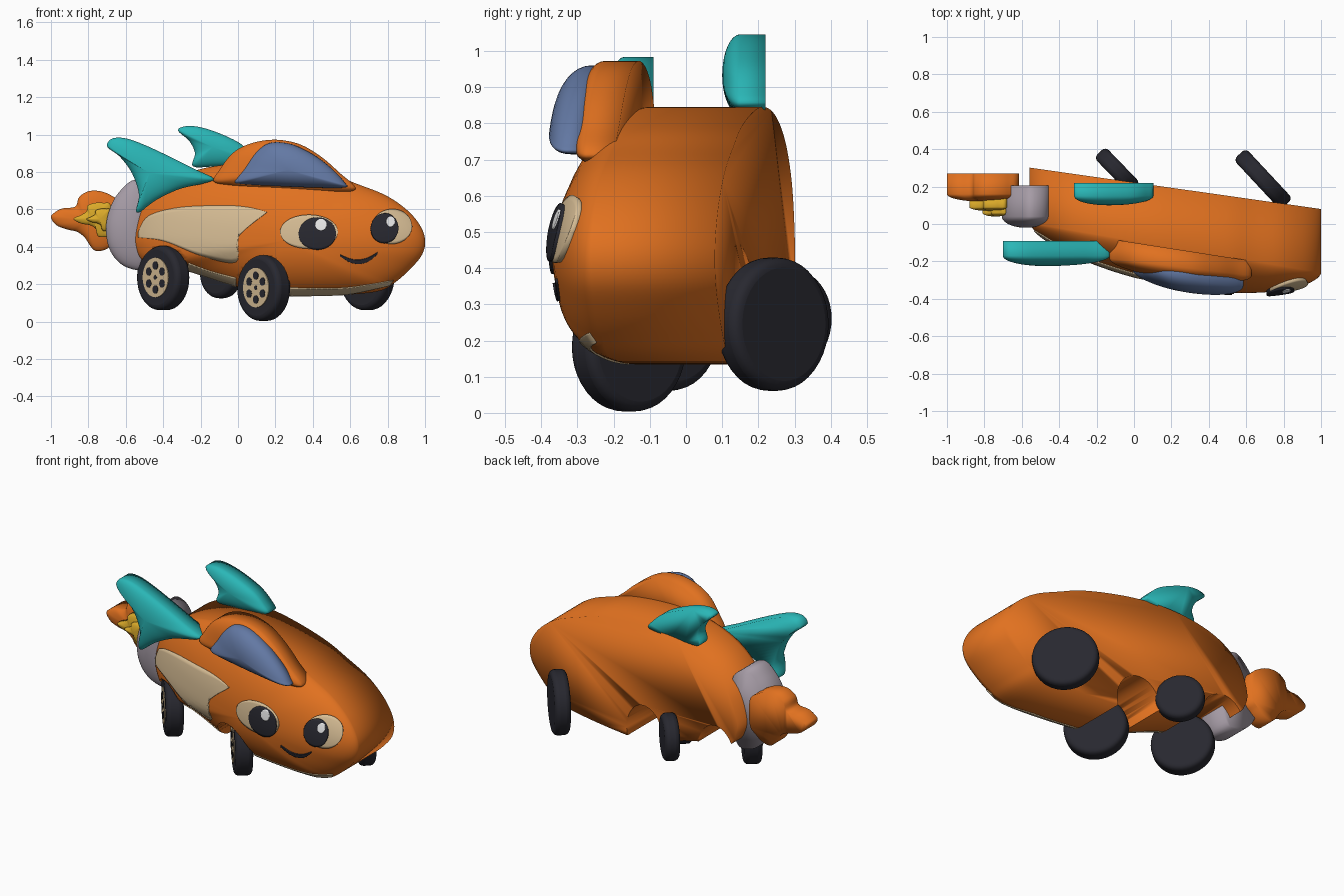
import bpy, bmesh
from math import sin, cos, pi, radians
from mathutils import Vector, Matrix
from mathutils.bvhtree import BVHTree

cube = bpy.data.objects.get("Cube")
if cube:
    bpy.data.objects.remove(cube)


def material(name, rgb):
    m = bpy.data.materials.new(name)
    m.use_nodes = True
    m.diffuse_color = (*rgb, 1)
    m.node_tree.nodes["Principled BSDF"].inputs["Base Color"].default_value = (*rgb, 1)
    return m


ORANGE = material("orange paint", (.75, .165, .014))
TEAL = material("teal fin", (.023, .47, .47))
GRAY = material("lilac gray", (.38, .33, .38))
BLUE = material("blue glass", (.125, .19, .37))
BEIGE = material("beige", (.68, .51, .3))
DARK = material("dark rubber", (.021, .021, .029))
YELLOW = material("yellow flame", (.7, .4, .022))
WHITE = material("white", (.85, .85, .85))
SOFT, CRISP = 1.75, .7


def smooth(ob, angle):
    bpy.ops.object.select_all(action='DESELECT')
    bpy.context.view_layer.objects.active = ob
    ob.select_set(True)
    bpy.ops.object.shade_smooth_by_angle(angle=angle)


def finish(name, bm, mat, angle):
    bmesh.ops.recalc_face_normals(bm, faces=bm.faces)
    mesh = bpy.data.meshes.new(name)
    bm.to_mesh(mesh)
    mesh.materials.append(mat)
    ob = bpy.data.objects.new(name, mesh)
    bpy.context.collection.objects.link(ob)
    smooth(ob, angle)
    return ob


def spline(points, steps, closed):
    """Smooth curve through the points."""
    p = [Vector(q) for q in points]
    n = len(p)
    at = (lambda i: p[i % n]) if closed else (lambda i: p[max(0, min(n - 1, i))])
    out = []
    for i in range(n if closed else n - 1):
        a, b, c, d = (at(i + k) for k in (-1, 0, 1, 2))
        for s in range(steps):
            t = s / steps
            out.append(b + (c - a) * t / 2 + (a * 2 - b * 5 + c * 4 - d) * t * t / 2
                       + (b * 3 - a - c * 3 + d) * t ** 3 / 2)
    return out if closed else out + [p[-1]]


def inflate(name, outline, mat, back, rim, bulge, centre=None, steps=5, rings=10, power=1):
    """Outline with a flat back, straight wall and domed front.
    back and rim are (offset, slope along x)."""
    pts = spline(outline, steps, True)
    c = Vector(centre) if centre else sum(pts, Vector((0, 0))) / len(pts)
    depth = lambda line, x: line[0] + line[1] * x
    bm = bmesh.new()
    loops = [[bm.verts.new((p.x, depth(back, p.x), p.y)) for p in pts]]
    for k in range(rings):
        a = k / rings * pi / 2
        loop = []
        for p in pts:
            q = c + (p - c) * cos(a)
            loop.append(bm.verts.new((q.x, depth(rim, q.x) - bulge * sin(a) ** power, q.y)))
        loops.append(loop)
    tip = bm.verts.new((c.x, depth(rim, c.x) - bulge, c.y))
    n = len(pts)
    bm.faces.new(loops[0])
    for lo, hi in zip(loops, loops[1:]):
        for i in range(n):
            j = (i + 1) % n
            bm.faces.new((lo[i], lo[j], hi[j], hi[i]))
    for i in range(n):
        bm.faces.new((loops[-1][i], loops[-1][(i + 1) % n], tip))
    return finish(name, bm, mat, SOFT)


# Body shell
RIM = (-.09, -.17)
body = inflate("body", [
    (.1, .845), (.3, .825), (.5, .785), (.64, .735), (.79, .675), (.9, .6), (.97, .52),
    (1, .44), (.985, .36), (.92, .28), (.84, .21), (.76, .165), (.6, .145), (.35, .135),
    (.15, .14), (0, .185), (-.25, .265), (-.48, .31), (-.55, .4), (-.55, .5), (-.5, .63),
    (-.4, .73), (-.27, .795), (-.1, .835)], ORANGE, (.222, -.142), RIM, .205,
    (.26, .435), 6, 20, 1.25)
shell = bmesh.new()
shell.from_mesh(body.data)
tree = BVHTree.FromBMesh(shell)

# Wheel arches, cut right through the body
for x, z in ((.137, .185), (-.4, .235)):
    bm = bmesh.new()
    bmesh.ops.create_cone(bm, cap_ends=True, segments=40, radius1=1, radius2=1, depth=2,
                          matrix=Matrix.Translation((x, 0, z)) @ Matrix.Diagonal((.136, 1, .17, 1))
                          @ Matrix.Rotation(pi / 2, 4, 'X'))
    cutter = finish("arch_cutter", bm, ORANGE, CRISP)
    cut = body.modifiers.new("arch", 'BOOLEAN')
    cut.operation, cut.solver, cut.object = 'DIFFERENCE', 'EXACT', cutter
    bpy.context.view_layer.objects.active = body
    bpy.ops.object.modifier_apply(modifier=cut.name)
    bpy.data.objects.remove(cutter)
smooth(body, SOFT)

# Cabin and glass
inflate("cabin", [
    (-.13, .75), (-.1, .81), (-.03, .9), (.06, .95), (.17, .972), (.27, .965), (.36, .935),
    (.46, .87), (.55, .79), (.62, .73), (.615, .7), (.5, .69), (.3, .695), (.1, .71),
    (-.05, .73)], ORANGE, (-.1, -.155), (-.2, -.12), .07)
inflate("side_window", [
    (-.02, .75), (.03, .82), (.09, .9), (.17, .955), (.28, .95), (.4, .895), (.5, .82),
    (.57, .745), (.57, .717), (.4, .717), (.2, .725), (.03, .735)],
    BLUE, (-.19, -.17), (-.23, -.17), .088)

# Fins
inflate("front_fin", [
    (-.7, .95), (-.67, .98), (-.6, .98), (-.5, .945), (-.36, .88), (-.23, .815), (-.13, .765),
    (-.18, .74), (-.31, .71), (-.42, .66), (-.48, .62), (-.525, .585), (-.545, .595),
    (-.53, .68), (-.565, .79), (-.63, .88), (-.69, .925)], TEAL, (-.09, 0), (-.17, 0), .055)
inflate("back_fin", [
    (-.32, 1.02), (-.29, 1.043), (-.22, 1.043), (-.12, 1.015), (0, .96), (.07, .9), (.1, .85),
    (0, .835), (-.12, .83), (-.24, .83), (-.23, .9), (-.26, .965)],
    TEAL, (.22, 0), (.15, 0), .05)

# Exhaust and flames
inflate("exhaust", [
    (-.55, .757), (-.62, .71), (-.675, .63), (-.705, .52), (-.695, .41), (-.65, .33),
    (-.58, .285), (-.5, .285), (-.455, .4), (-.445, .55), (-.465, .7)],
    GRAY, (.207, 0), (.04, 0), .06)
inflate("outer_flame", [
    (-1, .555), (-.985, .58), (-.94, .605), (-.87, .615), (-.85, .665), (-.8, .697),
    (-.735, .697), (-.67, .67), (-.62, .62), (-.62, .47), (-.66, .42), (-.71, .385),
    (-.76, .378), (-.79, .405), (-.82, .45), (-.86, .48), (-.91, .492), (-.97, .515)],
    ORANGE, (.27, 0), (.16, 0), .04)
flame = [
    (-.88, .55), (-.84, .57), (-.81, .59), (-.805, .62), (-.765, .635), (-.72, .635),
    (-.68, .62), (-.68, .47), (-.715, .452), (-.75, .458), (-.76, .495), (-.79, .515),
    (-.84, .525)]
for i, name in enumerate(("middle_flame", "inner_flame")):
    s = 1 - .35 * i
    pts = [(-.68 + (x + .68) * s, .545 + (z - .545) * s) for x, z in flame]
    inflate(name, pts, YELLOW, (.14, 0), (.09 - .03 * i, 0), .02)


# Painted panels and face, laid on the body surface
def plate(name, upper, lower, mat, lift, steps=6, rows=12):
    top, bottom = spline(upper, steps, False), spline(lower, steps, False)
    bm = bmesh.new()
    grid = []
    for a, b in zip(top, bottom):
        row = []
        for k in range(rows + 1):
            p = a.lerp(b, k / rows)
            hit = tree.ray_cast(Vector((p.x, -2, p.y)), Vector((0, 1, 0)))[0]
            row.append(bm.verts.new(hit or (p.x, RIM[0] + RIM[1] * p.x, p.y)))
        grid.append(row)
    for r, s in zip(grid, grid[1:]):
        for k in range(rows):
            bm.faces.new((r[k], r[k + 1], s[k + 1], s[k]))
    bmesh.ops.remove_doubles(bm, verts=bm.verts, dist=.0002)
    ob = finish(name, bm, mat, CRISP)
    mod = ob.modifiers.new("thickness", 'SOLIDIFY')
    mod.thickness, mod.offset = 2 * lift, 0


def oval(name, x, z, rx, rz, mat, lift):
    arc = lambda side: [(x - rx * cos(i * pi / 8), z + side * rz * sin(i * pi / 8))
                        for i in range(9)]
    plate(name, arc(1), arc(-1), mat, lift, 3)


plate("side_panel",
      [(-.53, .48), (-.475, .565), (-.31, .61), (-.07, .62), (.06, .61), (.155, .585)],
      [(-.53, .45), (-.39, .43), (-.2, .355), (-.01, .32), (0, .45), (.15, .58)], BEIGE, .005)
plate("rear_belly_stripe",
      [(-.265, .315), (-.15, .272), (-.01, .235)],
      [(-.265, .273), (-.15, .236), (-.01, .19)], BEIGE, .005)
plate("front_belly_stripe",
      [(.27, .182), (.45, .18), (.6, .185), (.83, .222)],
      [(.27, .138), (.45, .142), (.6, .15), (.81, .195)], BEIGE, .005)
plate("mouth",
      [(.545, .36), (.6, .337), (.65, .332), (.7, .345), (.745, .372)],
      [(.545, .35), (.6, .318), (.65, .31), (.7, .325), (.745, .362)], DARK, .007)
oval("near_eye", .38, .48, .155, .09, BEIGE, .008)
oval("near_pupil", .425, .47, .1, .085, DARK, .013)
oval("near_glint", .445, .515, .03, .03, WHITE, .018)
oval("far_eye", .82, .505, .105, .09, BEIGE, .015)
oval("far_pupil", .78, .495, .072, .076, DARK, .024)
oval("far_glint", .81, .527, .022, .026, WHITE, .028)


# Wheels, turned so their outer faces point towards the front and tail
def disc(name, frame, offset, radius, width, mat, bevel=0, sides=40):
    bm = bmesh.new()
    bmesh.ops.create_cone(bm, cap_ends=True, segments=sides, radius1=radius, radius2=radius,
                          depth=width, matrix=Matrix.Translation(offset))
    bm.transform(frame)
    ob = finish(name, bm, mat, CRISP)
    if bevel:
        mod = ob.modifiers.new("rounding", 'BEVEL')
        mod.width, mod.segments = bevel, 4


for name, centre, radius, width, turn, hub in (
        ("front_wheel", (.137, -.158, .182), .178, .1, 50, True),
        ("tail_wheel", (-.4, -.06, .236), .175, .1, 50, True),
        ("back_front_wheel", (.69, .24, .245), .184, .09, 47, False),
        ("back_tail_wheel", (-.09, .287, .26), .135, .085, 46, False)):
    frame = (Matrix.Translation(centre) @ Matrix.Rotation(-radians(turn), 4, 'Z')
             @ Matrix.Rotation(pi / 2, 4, 'X'))
    disc(name, frame, (0, 0, 0), radius, width, DARK, .027)
    if hub:
        face = width / 2
        disc(name + "_hub", frame, (0, 0, face), .106, .009, BEIGE)
        disc(name + "_cap", frame, (0, 0, face + .003), .012, .007, DARK, 0, 16)
        for i in range(6):
            a = i * pi / 3 + pi / 6
            disc(name + "_hole", frame, (.064 * cos(a), .064 * sin(a), face + .003),
                 .022, .007, DARK, 0, 16)
